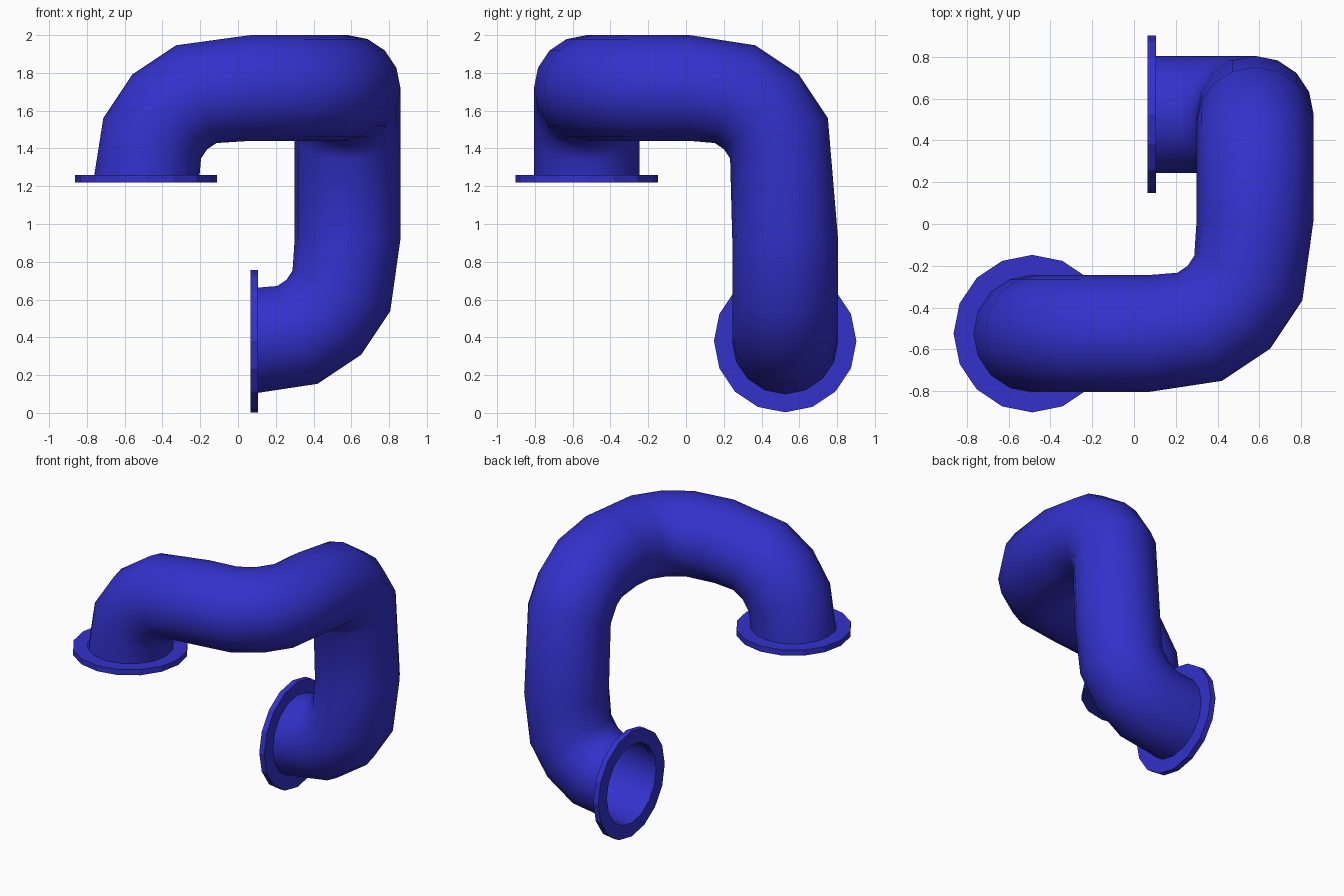
import bpy, bmesh, math
from mathutils import Vector

if "Cube" in bpy.data.objects:
    bpy.data.objects.remove(bpy.data.objects["Cube"])

SIDES, PIPE_R, FLANGE_R, BEND_R = 16, 0.28, 0.377, 0.43

blue = bpy.data.materials.new("pipe blue")
blue.diffuse_color = (0.033, 0.031, 0.60, 1)
blue.use_nodes = True
blue.node_tree.nodes["Principled BSDF"].inputs["Base Color"].default_value = blue.diffuse_color


def skin(name, rings):
    """Join rings given as (centre, u, v, radius) into an open surface."""
    bm = bmesh.new()
    loops = []
    for c, u, v, r in rings:
        loops.append([bm.verts.new(c + r * (u * math.cos(a) + v * math.sin(a)))
                      for a in (2 * math.pi * i / SIDES for i in range(SIDES))])
    for a, b in zip(loops, loops[1:]):
        for i in range(SIDES):
            j = (i + 1) % SIDES
            bm.faces.new((a[i], a[j], b[j], b[i]))
    mesh = bpy.data.meshes.new(name)
    bm.to_mesh(mesh)
    bm.free()
    mesh.materials.append(blue)
    obj = bpy.data.objects.new(name, mesh)
    bpy.context.collection.objects.link(obj)
    return obj


def flange(name, centre, axis, thick=0.04):
    """Flat collar from the pipe wall out to the flange rim."""
    t = Vector(axis)
    u = Vector((0, 1, 0))
    v = t.cross(u)
    c = Vector(centre)
    return skin(name, [(c, u, v, PIPE_R), (c, u, v, FLANGE_R),
                       (c + t * thick, u, v, FLANGE_R), (c + t * thick, u, v, PIPE_R)])


# Pipe route: open end, four square corners, open end
route = [Vector(p) for p in ((-0.487, -0.525, 1.22), (-0.487, -0.525, 1.72), (0.58, -0.525, 1.72),
                             (0.58, 0.525, 1.72), (0.58, 0.525, 0.38), (0.065, 0.525, 0.38))]
# Joints on the straight runs between neighbouring corners
joints = [Vector(p) for p in ((0.065, -0.525, 1.72), (0.58, 0.02, 1.72), (0.58, 0.525, 0.92))]

path = [(route[0], Vector((0, 0, 1)))]
for k in range(1, 5):
    corner = route[k]
    d0 = (corner - route[k - 1]).normalized()
    d1 = (route[k + 1] - corner).normalized()
    hub = corner + (d1 - d0) * BEND_R
    for deg in (22.5, 45, 67.5):
        s, c = math.sin(math.radians(deg)), math.cos(math.radians(deg))
        path.append((hub + BEND_R * (d0 * s - d1 * c), d0 * c + d1 * s))
    path.append((joints[k - 1] if k < 4 else route[5], d1))

# Sweep the round section along the route without twisting
rings, tangent, u = [], path[0][1], Vector((1, 0, 0))
for centre, t in path:
    u = (tangent.rotation_difference(t) @ u).normalized()
    tangent = t
    rings.append((centre, u, t.cross(u), PIPE_R))
pipe = skin("bent_pipe", rings)
pipe.data.polygons.foreach_set("use_smooth", [True] * len(pipe.data.polygons))

# End collars
flange("upper_flange", route[0], (0, 0, 1))
flange("lower_flange", route[5], (1, 0, 0))
